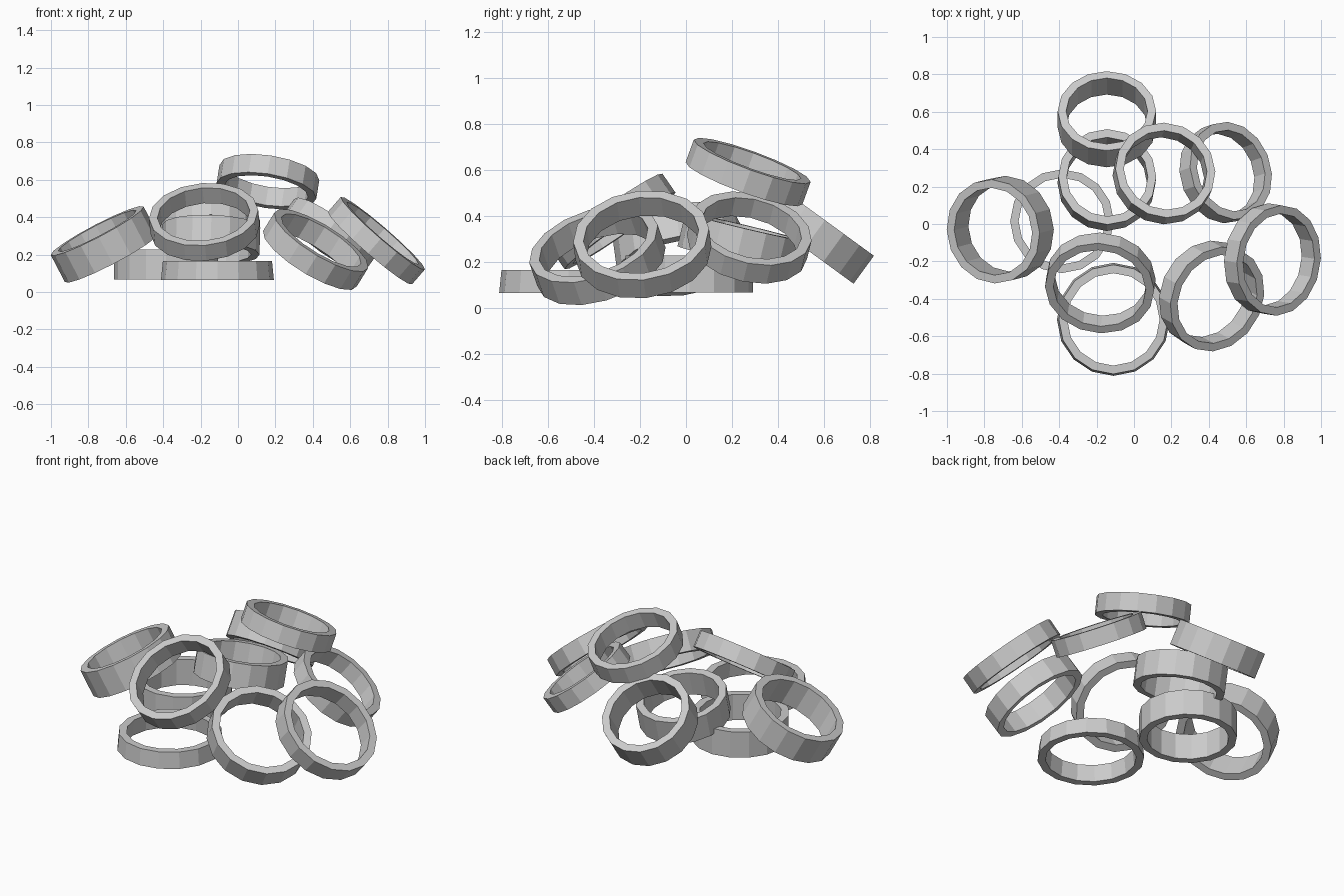
import bpy, bmesh, math
from mathutils import Vector, Matrix

if "Cube" in bpy.data.objects:
    bpy.data.objects.remove(bpy.data.objects["Cube"])

SIDES = 16

def ring(name, center, axis, radius, height, wall=0.045, flare=0.0):
    """Faceted band: rectangular section swept around a tilted axis."""
    bm = bmesh.new()
    h = height / 2
    section = [(radius - flare, -h), (radius + flare, h),
               (radius + flare - wall, h), (radius - flare - wall, -h)]
    loops = []
    for i in range(SIDES):
        a = 2 * math.pi * i / SIDES
        loops.append([bm.verts.new((r * math.cos(a), r * math.sin(a), z)) for r, z in section])
    for i in range(SIDES):
        p, q = loops[i], loops[(i + 1) % SIDES]
        for k in range(4):
            m = (k + 1) % 4
            bm.faces.new((p[k], q[k], q[m], p[m]))
    bmesh.ops.recalc_face_normals(bm, faces=bm.faces)
    mesh = bpy.data.meshes.new(name)
    bm.to_mesh(mesh)
    bm.free()
    ob = bpy.data.objects.new(name, mesh)
    # shortest tilt from upright to the wanted axis
    tilt = Vector((0, 0, 1)).rotation_difference(Vector(axis).normalized())
    ob.matrix_world = Matrix.Translation(center) @ tilt.to_matrix().to_4x4()
    bpy.context.collection.objects.link(ob)
    return ob

# flat rings at the bottom of the pile
ring("front_flat_ring", (-0.11, -0.51, 0.115), (0, 0, 1), 0.297, 0.10, flare=-0.005)
ring("left_flat_ring", (-0.385, 0.015, 0.147), (0, 0, 1), 0.277, 0.16)
# rings leaning on the pile
ring("middle_ring", (-0.145, 0.235, 0.28), (0.03, 0.23, 0.97), 0.262, 0.15)
ring("left_leaning_ring", (-0.715, -0.03, 0.255), (-0.46, -0.12, 0.88), 0.28, 0.165)
ring("front_leaning_ring", (-0.18, -0.315, 0.375), (-0.08, -0.57, 0.82), 0.293, 0.10)
ring("back_leaning_ring", (-0.145, 0.56, 0.32), (0, 0.59, 0.81), 0.263, 0.15)
ring("back_right_ring", (0.49, 0.275, 0.305), (0.57, 0.2, 0.8), 0.267, 0.10)
ring("front_right_ring", (0.415, -0.385, 0.228), (0.5, -0.28, 0.81), 0.292, 0.12)
ring("right_leaning_ring", (0.74, -0.19, 0.275), (0.65, -0.1, 0.75), 0.297, 0.105)
# ring on top
ring("top_ring", (0.16, 0.27, 0.59), (0.15, 0.34, 0.93), 0.27, 0.105)
